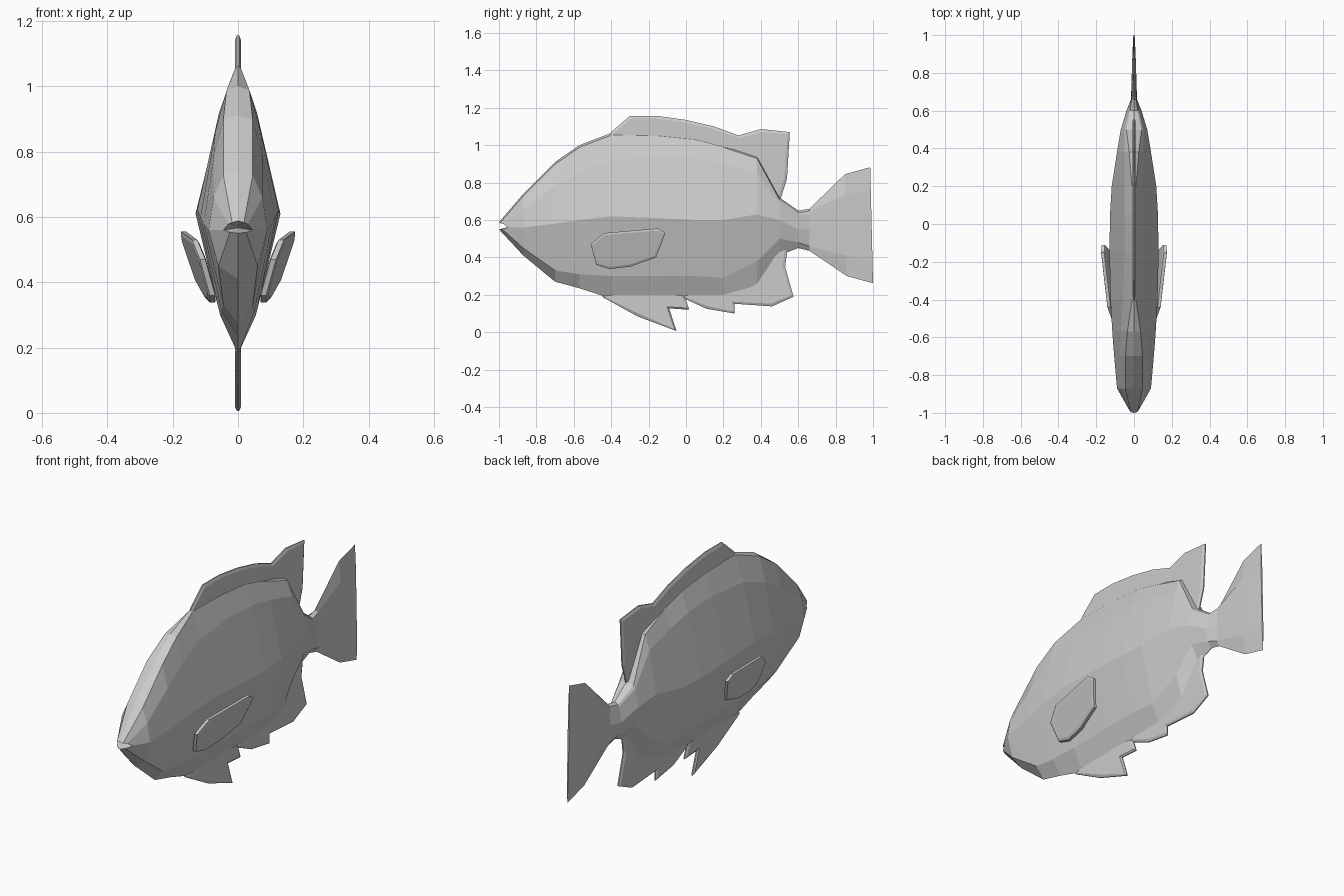
import bpy, bmesh

grey = bpy.data.materials.new("fish grey")
grey.diffuse_color = (0.6, 0.6, 0.6, 1)


def finish(bm, name):
    bmesh.ops.recalc_face_normals(bm, faces=bm.faces)
    mesh = bpy.data.meshes.new(name)
    bm.to_mesh(mesh)
    bm.free()
    mesh.materials.append(grey)
    obj = bpy.data.objects.new(name, mesh)
    bpy.context.collection.objects.link(obj)
    return obj


def fin(name, outline, rim=0.003, depth=0.006, inset=0.015, lean=None):
    """Thin plate in the y-z plane with a bevelled rim; lean gives x from (y, z)."""
    bm = bmesh.new()
    left = [bm.verts.new((-rim, y, z)) for y, z in outline]
    right = [bm.verts.new((rim, y, z)) for y, z in outline]
    sides = [bm.faces.new(left), bm.faces.new(right[::-1])]
    n = len(outline)
    for i in range(n):
        j = (i + 1) % n
        bm.faces.new((left[i], right[i], right[j], left[j]))
    bmesh.ops.recalc_face_normals(bm, faces=bm.faces)
    bmesh.ops.inset_individual(bm, faces=sides, thickness=inset, depth=depth)
    if lean:
        for v in bm.verts:
            v.co.x += lean(v.co.y, v.co.z)
    return finish(bm, name)


# Body sections: y, top z, top w, upper z, upper w, mid z, mid w, lower z, lower w, bottom z
sections = [
    (-0.87, 0.74, 0.045, 0.66, 0.075, 0.56, 0.09, 0.45, 0.06, 0.41),
    (-0.70, 0.91, 0.045, 0.78, 0.075, 0.58, 0.105, 0.33, 0.045, 0.27),
    (-0.57, 1.00, 0.035, 0.86, 0.07, 0.60, 0.115, 0.31, 0.05, 0.235),
    (-0.40, 1.065, 0.01, 0.92, 0.058, 0.62, 0.125, 0.30, 0.055, 0.18),
    (-0.15, 1.06, 0.01, 0.94, 0.05, 0.61, 0.13, 0.30, 0.055, 0.18),
    (0.05, 1.04, 0.01, 0.93, 0.05, 0.60, 0.127, 0.30, 0.055, 0.18),
    (0.20, 1.00, 0.01, 0.90, 0.05, 0.60, 0.118, 0.29, 0.05, 0.18),
    (0.38, 0.94, 0.025, 0.85, 0.05, 0.63, 0.09, 0.38, 0.045, 0.23),
    (0.50, 0.72, 0.04, 0.69, 0.05, 0.60, 0.07, 0.50, 0.045, 0.41),
    (0.60, 0.65, 0.02, 0.63, 0.025, 0.55, 0.04, 0.48, 0.025, 0.45),
    (0.66, 0.66, 0.012, 0.63, 0.014, 0.55, 0.016, 0.46, 0.014, 0.435),
]


def ring(bm, half):
    """Closed loop from a half section of (x, y, z) points, top to bottom."""
    pts = half + [(-x, y, z) for x, y, z in half[-2:0:-1]]
    return [bm.verts.new(p) for p in pts]


# Body, with lips in front and a tail fin behind
bm = bmesh.new()
halves = [[(0, -1.0, 0.588), (0.018, -0.995, 0.583), (0.03, -0.975, 0.578),
           (0.045, -0.95, 0.56), (0.025, -0.985, 0.553), (0, -1.0, 0.55)]]
for y, zt, wt, zu, wu, zm, wm, zl, wl, zb in sections:
    halves.append([(0, y, zt), (wt, y, zt - 0.012), (wu, y, zu),
                   (wm, y, zm), (wl, y, zl), (0, y, zb)])
for w, yt, yb, top, bottom in ((0.01, 0.85, 0.86, 0.845, 0.30), (0.004, 0.985, 1.0, 0.882, 0.262)):
    half = []
    for k in range(6):
        t = k / 5
        half.append((w if 0 < k < 5 else 0, yt + (yb - yt) * t, top + (bottom - top) * t))
    halves.append(half)
rings = [ring(bm, h) for h in halves]
for a, b in zip(rings, rings[1:]):
    for i in range(len(a)):
        j = (i + 1) % len(a)
        bm.faces.new((a[i], a[j], b[j], b[i]))
mouth = bm.verts.new((0, -0.93, 0.567))
for i in range(10):
    bm.faces.new((rings[0][i], rings[0][(i + 1) % 10], mouth))
bm.faces.new(rings[-1])
finish(bm, "body")

# Fins on the centre line
fin("dorsal_fin", [(-0.42, 1.03), (-0.40, 1.07), (-0.30, 1.157), (-0.16, 1.157), (0, 1.135),
                   (0.15, 1.10), (0.28, 1.052), (0.40, 1.086), (0.555, 1.07), (0.54, 0.82),
                   (0.505, 0.71), (0.48, 0.66), (0.30, 0.80), (-0.3, 0.95)])
fin("pelvic_fin", [(-0.45, 0.19), (-0.26, 0.085), (-0.05, 0.006), (-0.09, 0.127),
                   (0.018, 0.12), (-0.01, 0.20), (-0.2, 0.25)])
fin("anal_fin", [(-0.02, 0.185), (0.11, 0.125), (0.26, 0.10), (0.26, 0.152), (0.46, 0.138),
                 (0.575, 0.19), (0.53, 0.35), (0.545, 0.46), (0.50, 0.50), (0.3, 0.30), (0.05, 0.24)])

# Pair of pectoral fins, leaning out from the flanks
pectoral = [(-0.51, 0.47), (-0.44, 0.53), (-0.15, 0.555), (-0.11, 0.53),
            (-0.16, 0.40), (-0.30, 0.35), (-0.41, 0.338), (-0.48, 0.36)]
for name, side in (("right_pectoral_fin", 1), ("left_pectoral_fin", -1)):
    fin(name, pectoral, rim=0.008, depth=0.004, inset=0.012,
        lean=lambda y, z, s=side: s * (0.072 + 0.3 * (z - 0.34) + 0.09 * (y + 0.48)))
